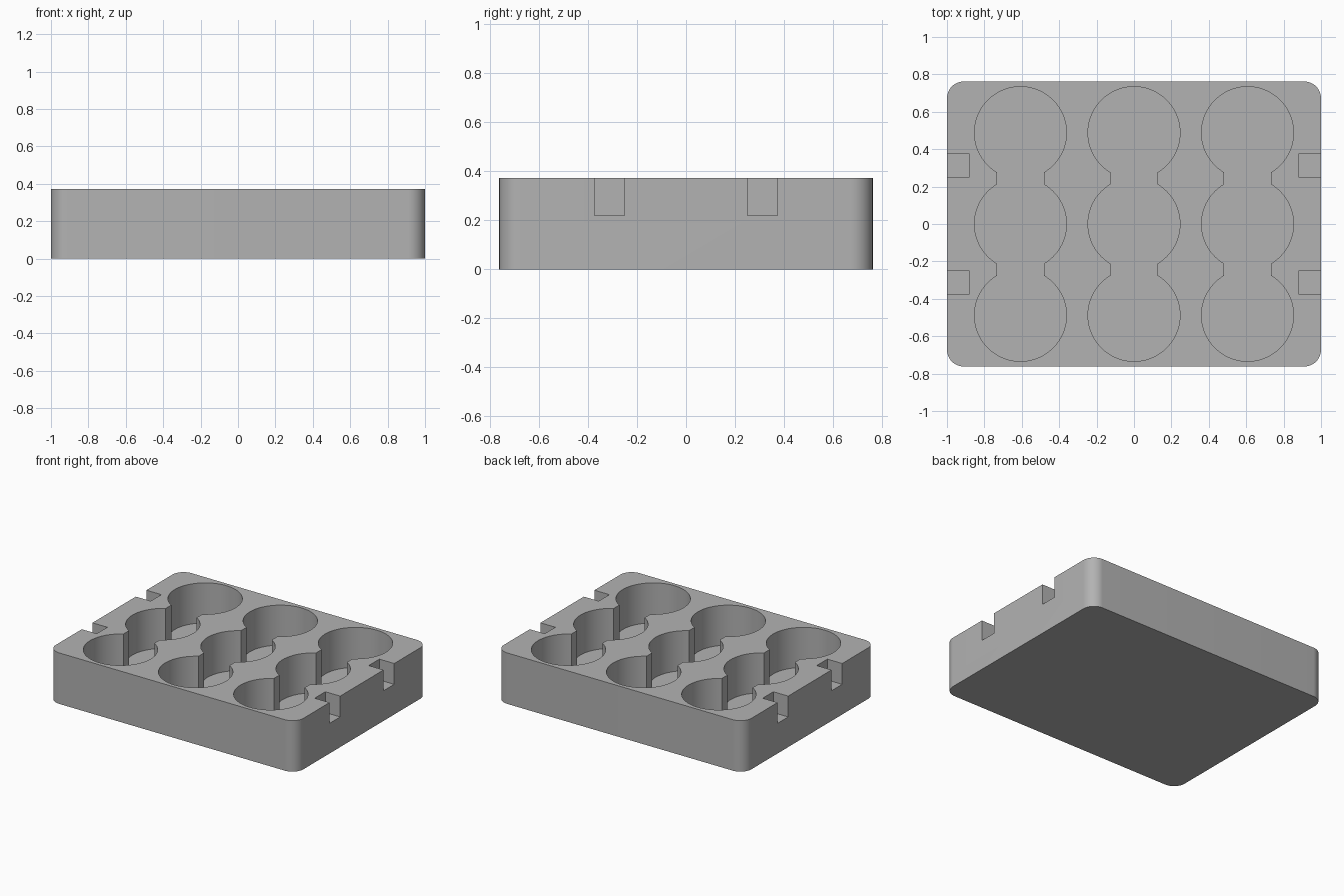
import bpy, bmesh, math
from math import sin, cos, pi

HALF_X, HALF_Y, HEIGHT = 1.0, 0.762, 0.372
CORNER = 0.09
CUP_R, CUP_STEP_X, CUP_STEP_Y = 0.246, 0.607, 0.488
NECK = 0.125
FLOOR_Z, NOTCH_Z = 0.08, 0.22

cube = bpy.data.objects.get("Cube")
if cube:
    bpy.data.objects.remove(cube, do_unlink=True)

grey = bpy.data.materials.new("plain_grey")
grey.use_nodes = True
colour = (0.45, 0.45, 0.45, 1)
grey.diffuse_color = colour
grey.node_tree.nodes["Principled BSDF"].inputs["Base Color"].default_value = colour


def arc(cx, cy, r, start, end, steps):
    """Points along a circular arc, counter-clockwise."""
    return [(cx + r * cos(start + (end - start) * i / steps),
             cy + r * sin(start + (end - start) * i / steps)) for i in range(steps + 1)]


def prism(name, outline, bottom, top):
    """Extrude a flat outline between two heights."""
    bm = bmesh.new()
    base = bm.faces.new([bm.verts.new((x, y, bottom)) for x, y in outline])
    side = bmesh.ops.extrude_face_region(bm, geom=[base])["geom"]
    verts = [v for v in side if isinstance(v, bmesh.types.BMVert)]
    bmesh.ops.translate(bm, verts=verts, vec=(0, 0, top - bottom))
    bmesh.ops.recalc_face_normals(bm, faces=bm.faces)
    mesh = bpy.data.meshes.new(name)
    bm.to_mesh(mesh)
    bm.free()
    mesh.materials.append(grey)
    obj = bpy.data.objects.new(name, mesh)
    bpy.context.collection.objects.link(obj)
    return obj


# Tray block with rounded vertical corners
outline = []
for i, (sx, sy) in enumerate([(1, 1), (-1, 1), (-1, -1), (1, -1)]):
    outline += arc(sx * (HALF_X - CORNER), sy * (HALF_Y - CORNER), CORNER,
                   i * pi / 2, (i + 1) * pi / 2, 16)
tray = prism("tray", outline, 0, HEIGHT)

# Column pocket: three round cups joined by straight necks
meet = math.acos(NECK / CUP_R)
right = (arc(0, -CUP_STEP_Y, CUP_R, -pi / 2, meet, 40)
         + arc(0, 0, CUP_R, -meet, meet, 32)
         + arc(0, CUP_STEP_Y, CUP_R, -meet, pi / 2, 40))
left = [(-x, y) for x, y in reversed(right[1:-1])]

cutters = []
for column in (-1, 0, 1):
    shape = [(x + column * CUP_STEP_X, y) for x, y in right + left]
    cutters.append(prism("pocket_cutter", shape, FLOOR_Z, HEIGHT + 0.1))

# Square notches on both short sides
for sx in (-1, 1):
    for sy in (-1, 1):
        x0, x1 = sorted((sx * 0.88, sx * 1.1))
        y0, y1 = sorted((sy * 0.25, sy * 0.373))
        cutters.append(prism("notch_cutter", [(x0, y0), (x1, y0), (x1, y1), (x0, y1)],
                             NOTCH_Z, HEIGHT + 0.1))

# Carve the block
bpy.ops.object.select_all(action="DESELECT")
tray.select_set(True)
bpy.context.view_layer.objects.active = tray
for cutter in cutters:
    cutter.hide_render = True
    carve = tray.modifiers.new("carve", "BOOLEAN")
    carve.operation = "DIFFERENCE"
    carve.solver = "EXACT"
    carve.object = cutter
    bpy.ops.object.modifier_apply(modifier=carve.name)
    bpy.data.objects.remove(cutter, do_unlink=True)

bpy.ops.object.shade_smooth_by_angle(angle=math.radians(30))
